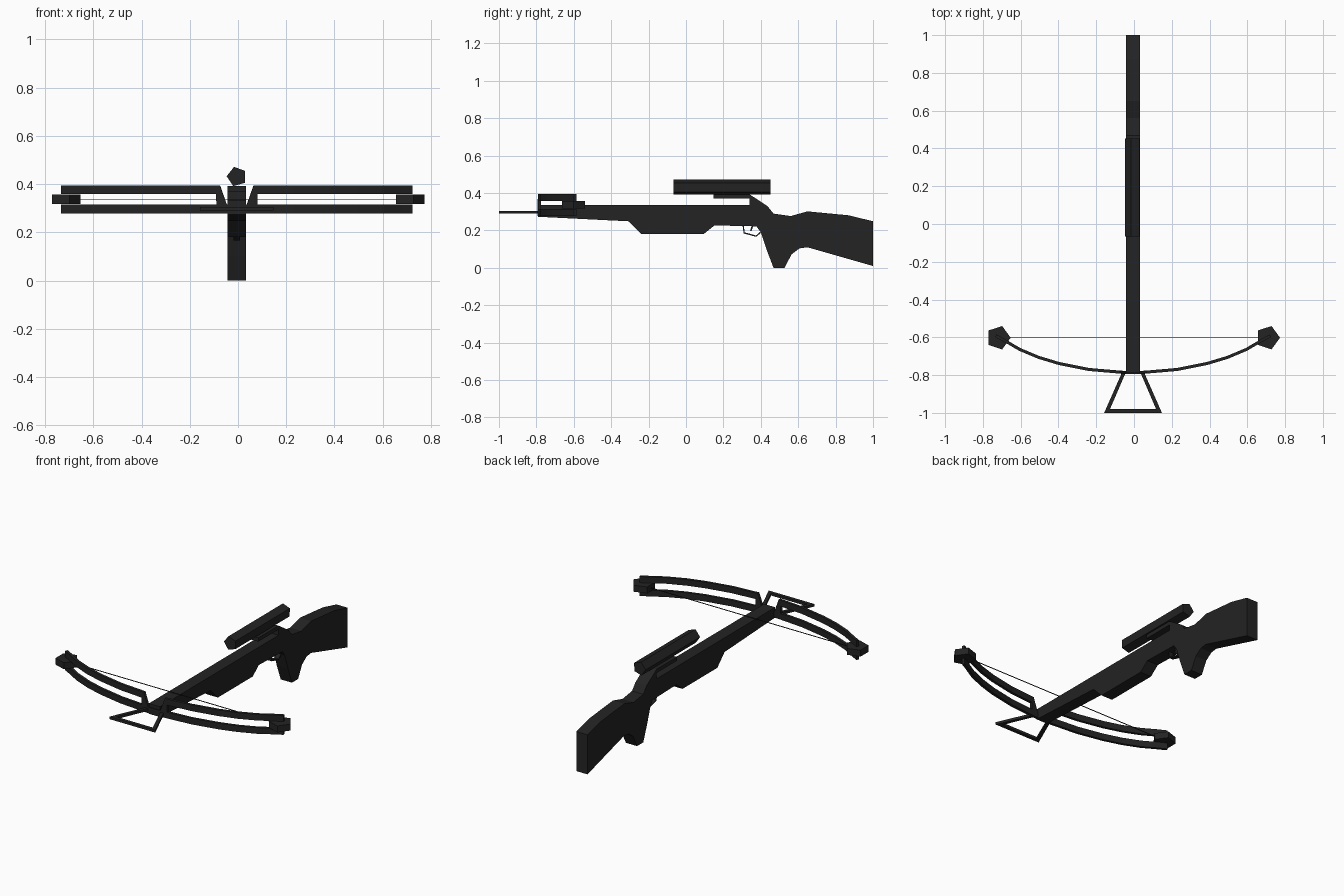
import bpy, bmesh, math
from mathutils import Vector

if "Cube" in bpy.data.objects:
    bpy.data.objects.remove(bpy.data.objects["Cube"])

CX = -0.005  # centre line of the weapon

black = bpy.data.materials.new("matte black")
black.diffuse_color = (0.017, 0.017, 0.017, 1)
black.use_nodes = True
black.node_tree.nodes["Principled BSDF"].inputs["Base Color"].default_value = black.diffuse_color


def finish(bm, name):
    bmesh.ops.recalc_face_normals(bm, faces=bm.faces)
    mesh = bpy.data.meshes.new(name)
    bm.to_mesh(mesh)
    bm.free()
    mesh.materials.append(black)
    ob = bpy.data.objects.new(name, mesh)
    bpy.context.collection.objects.link(ob)
    return ob


def extrude_profile(name, pts, offset):
    """Closed outline of 3D points, extruded along offset."""
    bm = bmesh.new()
    face = bm.faces.new([bm.verts.new(p) for p in pts])
    out = bmesh.ops.extrude_face_region(bm, geom=[face])
    verts = [g for g in out["geom"] if isinstance(g, bmesh.types.BMVert)]
    bmesh.ops.translate(bm, vec=Vector(offset), verts=verts)
    return finish(bm, name)


def loft(name, rings):
    """Skin a row of four-point sections and cap both ends."""
    bm = bmesh.new()
    rows = [[bm.verts.new(p) for p in ring] for ring in rings]
    for a, b in zip(rows, rows[1:]):
        for i in range(4):
            j = (i + 1) % 4
            bm.faces.new((a[i], a[j], b[j], b[i]))
    bm.faces.new(rows[0])
    bm.faces.new(rows[-1])
    return finish(bm, name)


# Stock: one side profile (y, z) with grip, butt and scope mount
stock = [(-.79, .335), (.34, .335), (.34, .37), (.147, .37), (.147, .393),
         (.34, .393), (.436, .33), (.468, .29), (.56, .277), (.65, .302),
         (.87, .281), (1.0, .249), (1.0, .01), (.65, .11), (.607, .104),
         (.564, .072), (.527, 0), (.468, 0), (.43, .1), (.4, .19),
         (.377, .222), (.152, .227), (.094, .18), (-.238, .18),
         (-.307, .249), (-.79, .273)]
extrude_profile("stock", [(CX - .0375, y, z) for y, z in stock], (.075, 0, 0))

# Scope: five-sided tube
scope = [(CX + .042 * math.cos(math.radians(a)), -.067,
          .431 + .042 * math.sin(math.radians(a))) for a in range(34, 394, 72)]
extrude_profile("scope", scope, (0, .519, 0))

# Bow limbs: slim bars following an arc seen from above
arc = [(0, -.787), (.06, -.785), (.235, -.77), (.394, -.738),
       (.5, -.706), (.6, -.664), (.68, -.617), (.727, -.592)]


def arc_y(x):
    x = abs(x)
    for (x0, y0), (x1, y1) in zip(arc, arc[1:]):
        if x <= x1:
            return y0 + (y1 - y0) * (x - x0) / (x1 - x0)
    return arc[-1][1]


def section(x, lo, hi, t=.008):
    # thickness measured square to the arc
    slope = (arc_y(abs(x) + .01) - arc_y(abs(x) - .01)) / .02
    n = Vector((-slope * math.copysign(1, x), 1)).normalized() * t
    if abs(x) < .05:
        n = Vector((0, t))
    y = arc_y(x)
    return [(CX + x - n.x, y - n.y, lo), (CX + x + n.x, y + n.y, lo),
            (CX + x + n.x, y + n.y, hi), (CX + x - n.x, y - n.y, hi)]


xs = [p[0] for p in arc]
lower = [-x for x in reversed(xs[1:])] + xs
loft("lower_limb", [section(x, .278, .315) for x in lower])

for s, side in ((-1, "left"), (1, "right")):
    # upper bar drops to the lower one beside the stock
    inner = [(.04, .30, .312), (.07, .30, .395), (.084, .30, .395),
             (.085, .358, .395)]
    stations = inner + [(x, .358, .395) for x in xs[2:]]
    loft(side + "_upper_limb", [section(s * x, lo, hi) for x, lo, hi in stations])

    # five-sided cam wheel between the limb bars
    cx = CX + s * .713
    cam = [(cx + .065 * math.cos(math.radians(a)),
            -.602 + .065 * math.sin(math.radians(a)), .318)
           for a in range(0, 360, 72)]
    extrude_profile(side + "_cam_wheel", cam, (0, 0, .039))

# Bow string
r = .0018
extrude_profile("bow_string", [(CX - .71, -.602 + a * r, .337 + b * r) for a, b in
                               ((-1, -1), (1, -1), (1, 1), (-1, 1))], (1.42, 0, 0))

# Foot stirrup: flat trapezoid loop
stirrup = [(-.056, -.78), (-.153, -1.0), (.153, -1.0), (.056, -.78),
           (.036, -.78), (.122, -.98), (-.122, -.98), (-.036, -.78)]
extrude_profile("foot_stirrup", [(CX + x, y, .29) for x, y in stirrup], (0, 0, .015))

# Trigger guard and trigger: thin bent strips
guard = [(.302, .23), (.308, .184), (.375, .166), (.402, .188),
         (.396, .193), (.374, .173), (.314, .19), (.308, .23)]
extrude_profile("trigger_guard", [(CX - .014, y, z) for y, z in guard], (.028, 0, 0))
trigger = [(.352, .23), (.343, .198), (.35, .196), (.362, .23)]
extrude_profile("trigger", [(CX - .008, y, z) for y, z in trigger], (.016, 0, 0))
